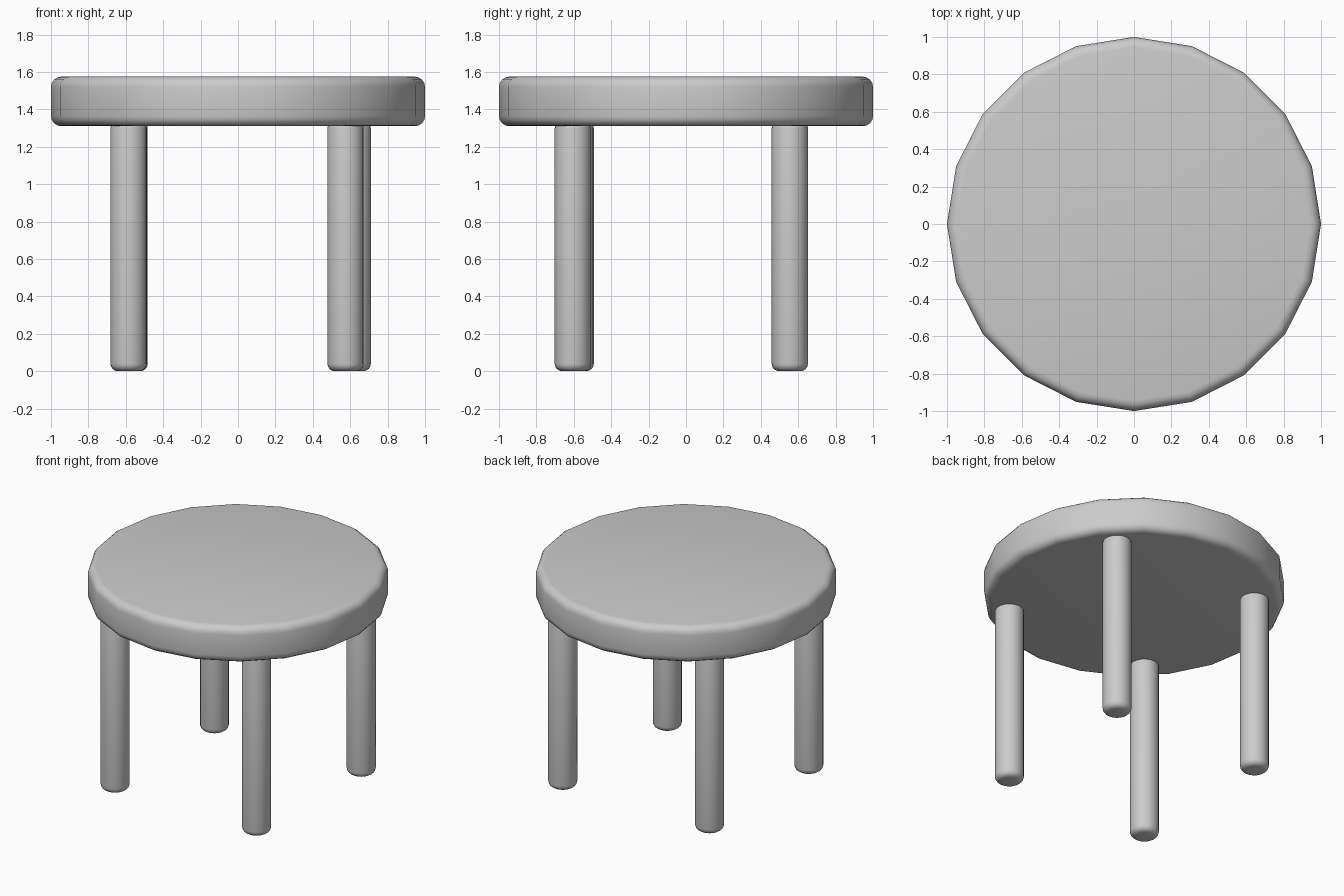
import bpy, bmesh

if "Cube" in bpy.data.objects:
    bpy.data.objects.remove(bpy.data.objects["Cube"])


def rounded_disc(name, x, y, z0, z1, radius, rim, sides=20):
    """Upright cylinder with rounded top and bottom rims."""
    bpy.ops.mesh.primitive_cylinder_add(vertices=sides, radius=radius, depth=z1 - z0,
                                        location=(x, y, (z0 + z1) / 2))
    ob = bpy.context.object
    ob.name = name
    bm = bmesh.new()
    bm.from_mesh(ob.data)
    rims = [e for e in bm.edges if abs(e.verts[0].co.z - e.verts[1].co.z) < 1e-4]
    bmesh.ops.bevel(bm, geom=rims, offset=rim, segments=4, profile=0.5,
                    affect='EDGES', clamp_overlap=True)
    bm.to_mesh(ob.data)
    bm.free()
    bpy.ops.object.shade_smooth_by_angle()
    return ob


# Round seat
rounded_disc("seat", 0, 0, 1.31, 1.575, 1.0, 0.055)

# Four slightly unevenly placed legs, their tops set into the seat
legs = {
    "front_left_leg": (-0.585, -0.59),
    "front_right_leg": (0.575, -0.605),
    "back_left_leg": (-0.58, 0.555),
    "back_right_leg": (0.613, 0.555),
}
for name, (x, y) in legs.items():
    rounded_disc(name, x, y, 0.0, 1.34, 0.097, 0.04)
